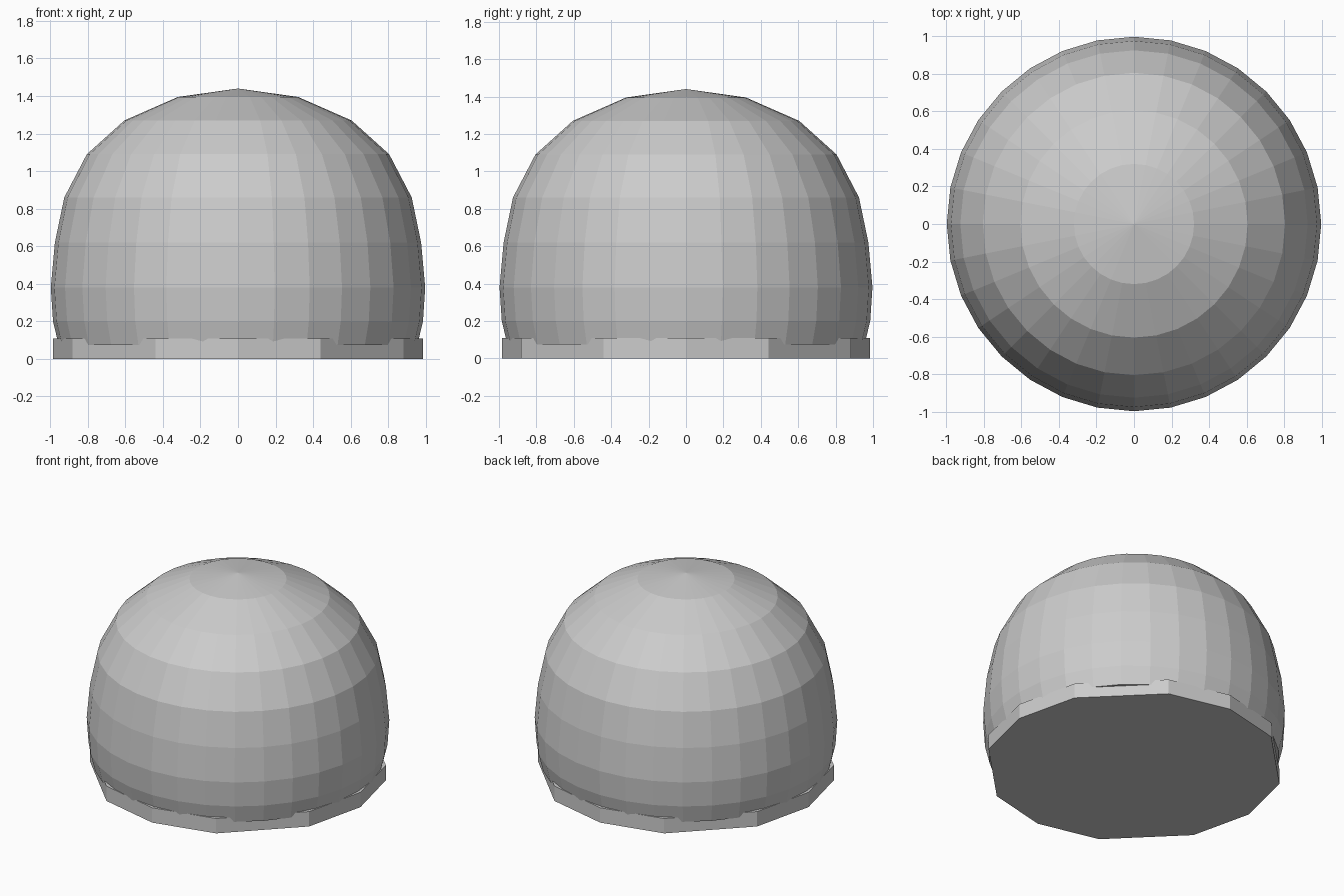
import bpy, math

if "Cube" in bpy.data.objects:
    bpy.data.objects.remove(bpy.data.objects["Cube"])


def make_mesh(name, verts, faces):
    mesh = bpy.data.meshes.new(name)
    mesh.from_pydata(verts, [], faces)
    mesh.update()
    obj = bpy.data.objects.new(name, mesh)
    bpy.context.collection.objects.link(obj)
    return obj


def loft(name, rings, apex=None):
    # Joins equal-length rings from bottom to top, capping both ends
    n = len(rings[0])
    verts = [p for ring in rings for p in ring]
    faces = [tuple(reversed(range(n)))]
    for k in range(len(rings) - 1):
        a, b = k * n, (k + 1) * n
        faces += [(a + i, a + (i + 1) % n, b + (i + 1) % n, b + i) for i in range(n)]
    last = (len(rings) - 1) * n
    if apex is None:
        faces.append(tuple(range(last, last + n)))
    else:
        verts.append((0, 0, apex))
        faces += [(last + i, last + (i + 1) % n, len(verts) - 1) for i in range(n)]
    return make_mesh(name, verts, faces)


def ring(radius, z, degrees):
    return [(radius * math.cos(math.radians(d)), radius * math.sin(math.radians(d)), z)
            for d in degrees]


# Dome: 32-sided faceted shell with a shallow pointed top
dome_angles = [i * 360 / 32 for i in range(32)]
dome_profile = [(0.955, 0.075), (0.985, 0.20), (0.997, 0.38), (0.975, 0.62),
                (0.925, 0.86), (0.805, 1.09), (0.605, 1.27), (0.32, 1.395)]
loft("dome", [ring(r, z, dome_angles) for r, z in dome_profile], apex=1.44)

# Base: thin 12-sided plate with wider faces on the diagonals
base_angles = [q * 90 + d for q in range(4) for d in (0, 26.57, 63.43)]
loft("base_plate", [ring(0.985, z, base_angles) for z in (0.0, 0.108)])
